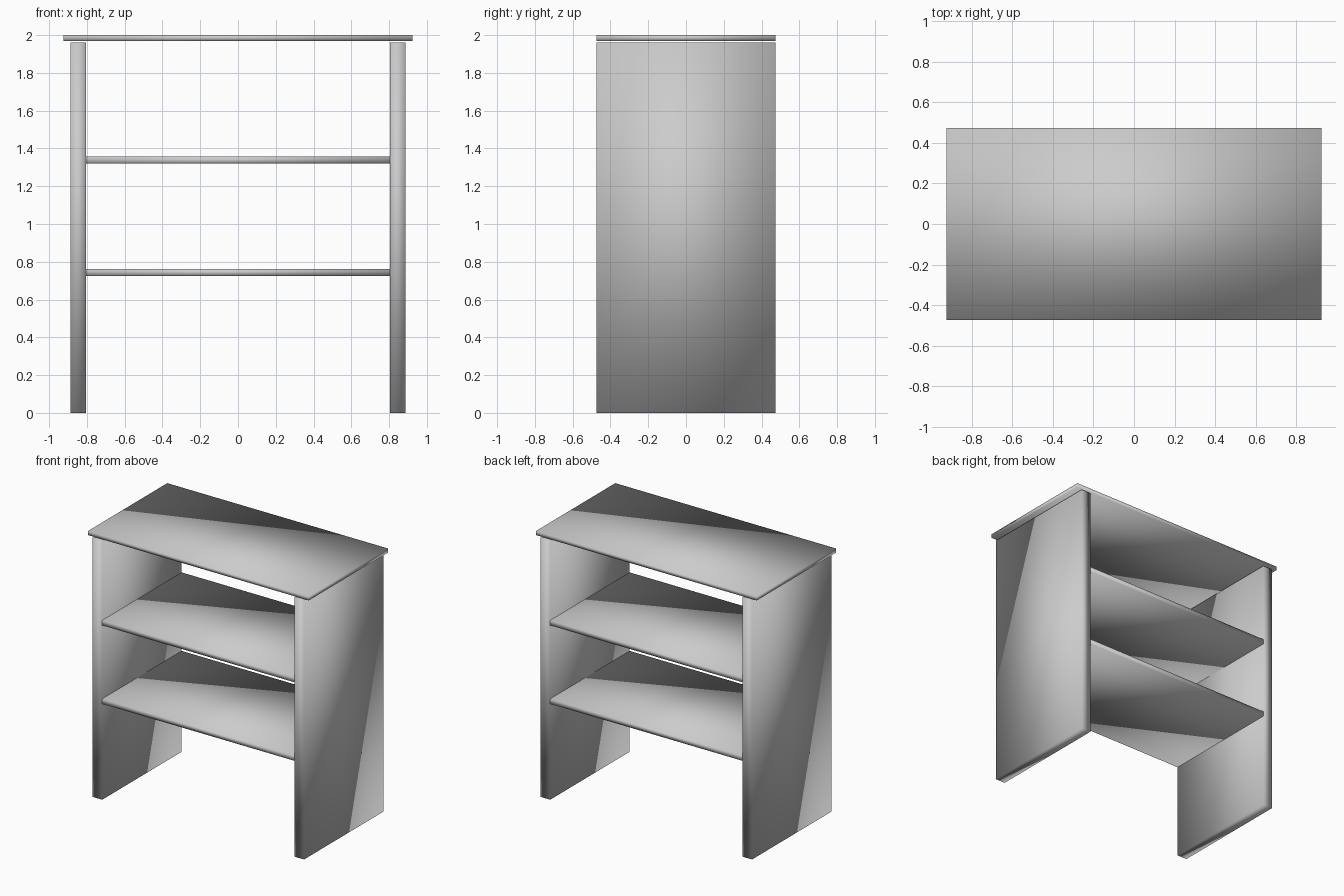
import bpy

if "Cube" in bpy.data.objects:
    bpy.data.objects.remove(bpy.data.objects["Cube"])

DEPTH = 0.95  # every board runs the full depth


def board(name, x0, x1, z0, z1):
    """Plain rectangular board with continuous smooth shading."""
    bpy.ops.mesh.primitive_cube_add(size=1, location=((x0 + x1) / 2, 0, (z0 + z1) / 2))
    ob = bpy.context.object
    ob.name = name
    ob.scale = (x1 - x0, DEPTH, z1 - z0)
    bpy.ops.object.transform_apply(location=False, rotation=False, scale=True)
    bpy.ops.object.shade_smooth()
    return ob


# Overhanging top, separated from the sides by a hairline gap
board("top_board", -0.925, 0.925, 1.97, 2.0)

# Upright side panels
board("left_side_panel", -0.886, -0.804, 0.0, 1.961)
board("right_side_panel", 0.804, 0.886, 0.0, 1.961)

# Shelves between the sides
for name, z in (("lower_shelf", 0.725), ("upper_shelf", 1.319)):
    board(name, -0.804, 0.804, z, z + 0.038)
